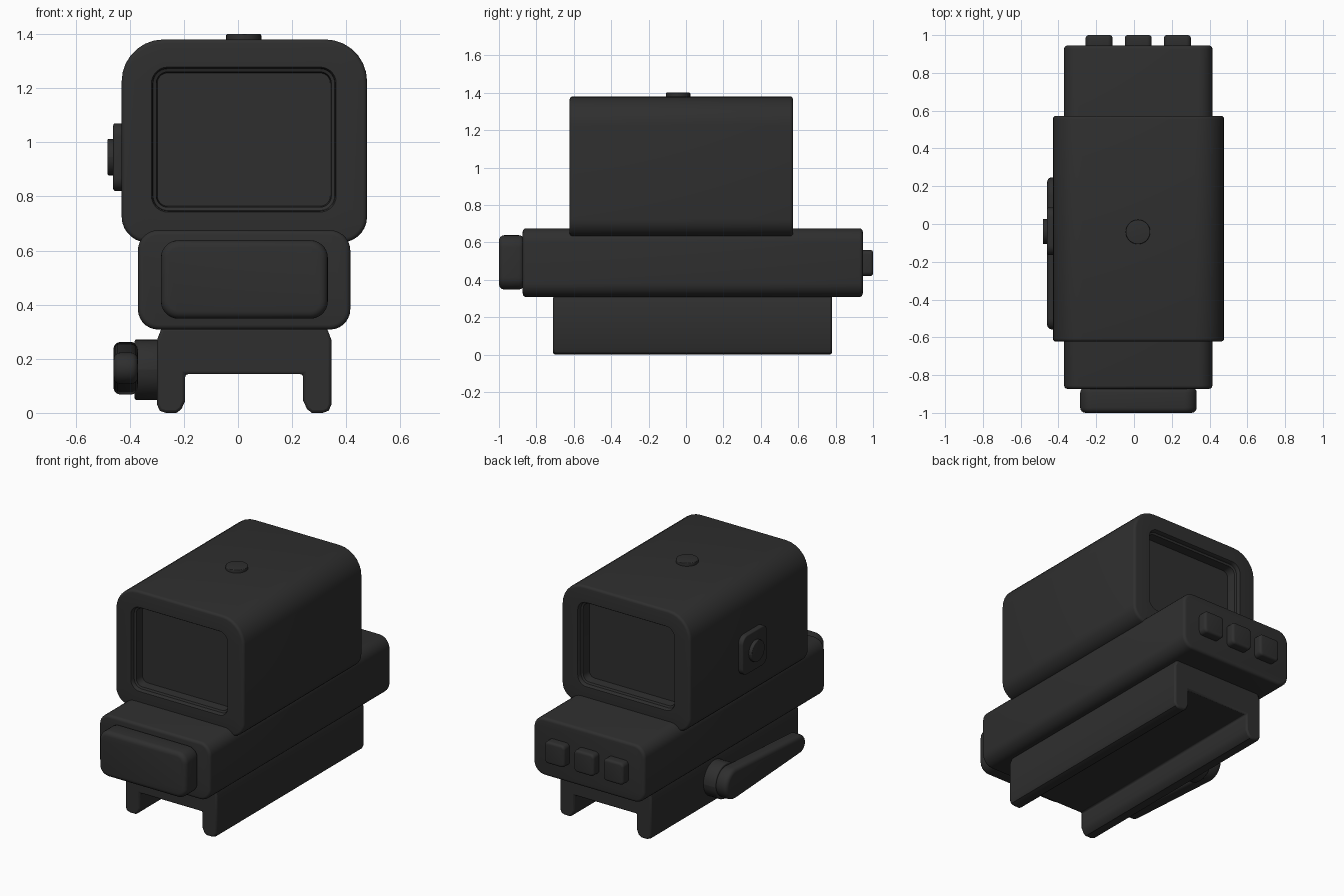
import bpy, bmesh, math

if "Cube" in bpy.data.objects:
    bpy.data.objects.remove(bpy.data.objects["Cube"])

mat = bpy.data.materials.new("matte black")
mat.diffuse_color = (0.028, 0.028, 0.028, 1)
mat.use_nodes = True
mat.node_tree.nodes["Principled BSDF"].inputs["Base Color"].default_value = mat.diffuse_color


def rounded(u0, u1, v0, v1, r_low, r_top, inset=0.0, n=7):
    """Rounded rectangle outline, optionally shrunk by inset."""
    u0, u1, v0, v1 = u0 + inset, u1 - inset, v0 + inset, v1 - inset
    a, b = max(r_low - inset, 0.004), max(r_top - inset, 0.004)
    corners = [(u1 - b, v1 - b, b, 0), (u0 + b, v1 - b, b, 90),
               (u0 + a, v0 + a, a, 180), (u1 - a, v0 + a, a, 270)]
    return [(cu + r * math.cos(math.radians(s + 90 * i / n)),
             cv + r * math.sin(math.radians(s + 90 * i / n)))
            for cu, cv, r, s in corners for i in range(n + 1)]


def lever_outline(inset=0.0, n=14):
    """Tapered capsule: large round at the pivot, small round at the tip."""
    z, big, small = 0.165, 0.097 - inset, 0.058 - inset
    pts = []
    for cy, r, s in ((0.15, big, -90), (-0.5, small, 90)):
        for i in range(n + 1):
            t = math.radians(s + 180 * i / n)
            pts.append((cy + r * math.cos(t), z + r * math.sin(t)))
    return pts


def loft(name, axis, rings):
    """Skin a list of (position, outline) rings along an axis and cap the ends."""
    place = {"x": lambda w, u, v: (w, u, v),
             "y": lambda w, u, v: (u, w, v),
             "z": lambda w, u, v: (u, v, w)}[axis]
    bm = bmesh.new()
    loops = [[bm.verts.new(place(w, u, v)) for u, v in ring] for w, ring in rings]
    for a, b in zip(loops, loops[1:]):
        for i in range(len(a)):
            j = (i + 1) % len(a)
            bm.faces.new((a[i], a[j], b[j], b[i]))
    bm.faces.new(loops[0])
    bm.faces.new(loops[-1])
    bmesh.ops.recalc_face_normals(bm, faces=bm.faces)
    me = bpy.data.meshes.new(name)
    bm.to_mesh(me)
    bm.free()
    me.materials.append(mat)
    ob = bpy.data.objects.new(name, me)
    bpy.context.collection.objects.link(ob)
    bpy.ops.object.select_all(action='DESELECT')
    ob.select_set(True)
    bpy.context.view_layer.objects.active = ob
    bpy.ops.object.shade_smooth_by_angle(angle=math.radians(35))
    return ob


def edge_rings(w0, w1, bevel, outline, steps=4):
    """Rings of a solid from w0 to w1 with rounded end edges."""
    arc = [(bevel * (1 - math.sin(t)), bevel * (1 - math.cos(t)))
           for t in (math.pi / 2 * i / steps for i in range(steps + 1))]
    start = [(w0 + d, outline(i)) for i, d in arc]
    end = [(w1 - d, outline(i)) for i, d in reversed(arc)]
    return start + end


def block(name, axis, w0, w1, rect, r, bevel):
    return loft(name, axis, edge_rings(w0, w1, bevel, lambda i: rounded(*rect, r, r, i)))


def disc(name, axis, w0, w1, u, v, r, bevel):
    return block(name, axis, w0, w1, (u - r, u + r, v - r, v + r), r, bevel)


# Hood with a stepped window recess at each end
def window(inset):
    return rounded(-0.32, 0.363, 0.742, 1.278, 0.06, 0.06, inset)


y0, y1 = -0.622, 0.572
recess = [(0.085, 0.022), (0.03, 0.018), (0.025, 0.006), (0.008, 0.004), (0.0, 0.0)]
hood = edge_rings(y0, y1, 0.016,
                  lambda i: rounded(-0.43, 0.477, 0.63, 1.38, 0.095, 0.155, i))
loft("hood", "y", [(y0 + d, window(i)) for d, i in recess] + hood
     + [(y1 - d, window(i)) for d, i in reversed(recess)])

# Main body, battery cap and rear buttons
block("body", "y", -0.873, 0.945, (-0.37, 0.415, 0.308, 0.675), 0.075, 0.018)
block("battery_cap", "y", -1.0, -0.865, (-0.285, 0.332, 0.348, 0.638), 0.065, 0.028)
for k in range(3):
    x = -0.185 + 0.2075 * k
    block(f"rear_button_{k + 1}", "y", 0.93, 1.0, (x - 0.071, x + 0.071, 0.42, 0.56), 0.025, 0.015)

# Rail mount: channel profile mirrored about its centre line
half = [(0.305, 0.315), (0.322, 0.27), (0.322, 0.03), (0.312, 0.008), (0.29, 0.0),
        (0.25, 0.0), (0.232, 0.014), (0.218, 0.045), (0.218, 0.143)]
cx = 0.023
profile = [(cx + u, v) for u, v in half] + [(cx - u, v) for u, v in reversed(half)]
mount = loft("rail_mount", "y", [(-0.71, profile), (0.78, profile)])
bev = mount.modifiers.new("bevel", "BEVEL")
bev.width = 0.01
bev.segments = 2
bev.limit_method = 'ANGLE'
bev.angle_limit = math.radians(60)

# Clamp pivot and throw lever on the left side
disc("clamp_pivot", "x", -0.382, -0.28, 0.14, 0.16, 0.112, 0.008)
loft("clamp_lever", "x", edge_rings(-0.46, -0.37, 0.025, lever_outline))

# Side button on its plate, and the top button
block("side_plate", "x", -0.461, -0.41, (-0.163, 0.087, 0.82, 1.07), 0.05, 0.008)
disc("side_button", "x", -0.482, -0.45, -0.04, 0.945, 0.067, 0.005)
disc("top_button", "z", 1.36, 1.4, 0.021, -0.042, 0.065, 0.005)
